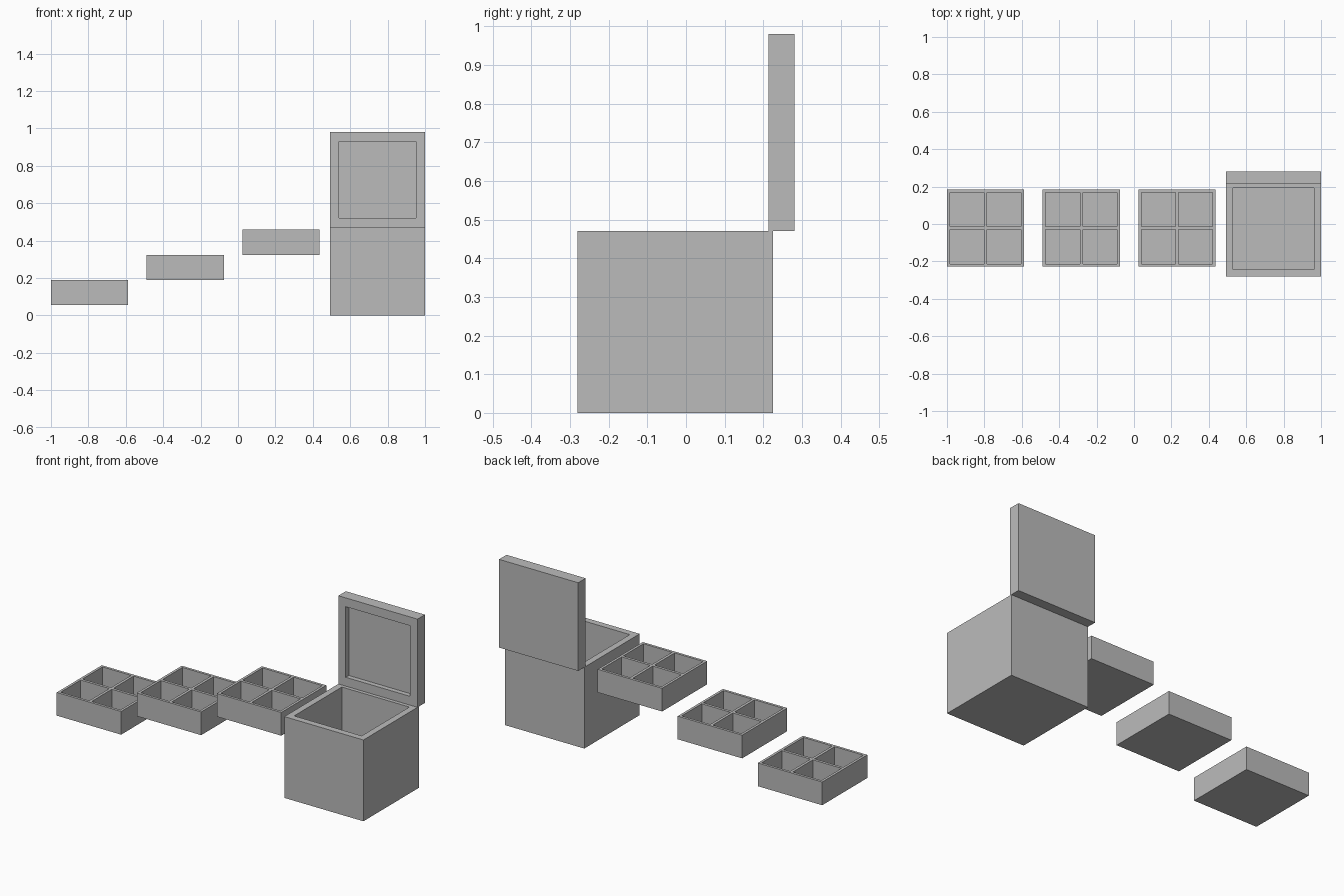
import bpy, bmesh, math
from mathutils import Matrix, Vector

if "Cube" in bpy.data.objects:
    bpy.data.objects.remove(bpy.data.objects["Cube"])

grey = bpy.data.materials.new("plain grey")
grey.diffuse_color = (0.5, 0.5, 0.5, 1)
grey.use_nodes = True
grey.node_tree.nodes["Principled BSDF"].inputs["Base Color"].default_value = grey.diffuse_color


def pocket_box(name, size, xs, ys, floor, location, tilt=0.0):
    """Box with open pockets on top; xs/ys hold the pocket edges, floor is the base thickness.
    The origin is the middle of the underside."""
    sx, sy, h = size
    gx = [-sx / 2] + xs + [sx / 2]
    gy = [-sy / 2] + ys + [sy / 2]
    bm = bmesh.new()

    def face(points):
        bm.faces.new([bm.verts.new(p) for p in points])

    # Rim and pockets
    for i in range(len(gx) - 1):
        for j in range(len(gy) - 1):
            ring = [(gx[i], gy[j]), (gx[i + 1], gy[j]),
                    (gx[i + 1], gy[j + 1]), (gx[i], gy[j + 1])]
            pocket = i % 2 and j % 2
            face([(x, y, floor if pocket else h) for x, y in ring])
            if pocket:
                for k in range(4):
                    a, b = ring[k], ring[(k + 1) % 4]
                    face([(*a, h), (*b, h), (*b, floor), (*a, floor)])

    # Outer walls, sharing the rim points
    for s in (-1, 1):
        face([(x, s * sy / 2, h) for x in gx] + [(sx / 2, s * sy / 2, 0), (-sx / 2, s * sy / 2, 0)])
        face([(s * sx / 2, y, h) for y in gy] + [(s * sx / 2, sy / 2, 0), (s * sx / 2, -sy / 2, 0)])
    # Underside
    face([(-sx / 2, -sy / 2, 0), (-sx / 2, sy / 2, 0), (sx / 2, sy / 2, 0), (sx / 2, -sy / 2, 0)])

    bmesh.ops.remove_doubles(bm, verts=bm.verts, dist=1e-5)
    bmesh.ops.recalc_face_normals(bm, faces=bm.faces)
    # Merge the rim strips where they are flat
    bmesh.ops.transform(bm, verts=bm.verts,
                        matrix=Matrix.Translation(Vector(location)) @ Matrix.Rotation(tilt, 4, 'X'))
    mesh = bpy.data.meshes.new(name)
    bm.to_mesh(mesh)
    bm.free()
    mesh.materials.append(grey)
    obj = bpy.data.objects.new(name, mesh)
    bpy.context.collection.objects.link(obj)
    return obj


# Main box
pocket_box("box", (0.506, 0.506, 0.47), [-0.216, 0.216], [-0.216, 0.22], 0.04,
           (0.746, -0.028, 0))

# Open lid, standing on its back edge with the recess facing forward
pocket_box("lid", (0.506, 0.51, 0.068), [-0.206, 0.206], [-0.204, 0.204], 0.04,
           (0.746, 0.281, 0.725), math.pi / 2)

# Three divided trays, stepping up toward the box
cells = [-0.191, -0.008, 0.008, 0.191]
for n in range(3):
    pocket_box(f"tray_{n + 1}", (0.412, 0.412, 0.134), cells, cells, 0.015,
               (-0.794 + 0.512 * n, -0.022, 0.056 + 0.134 * n))
